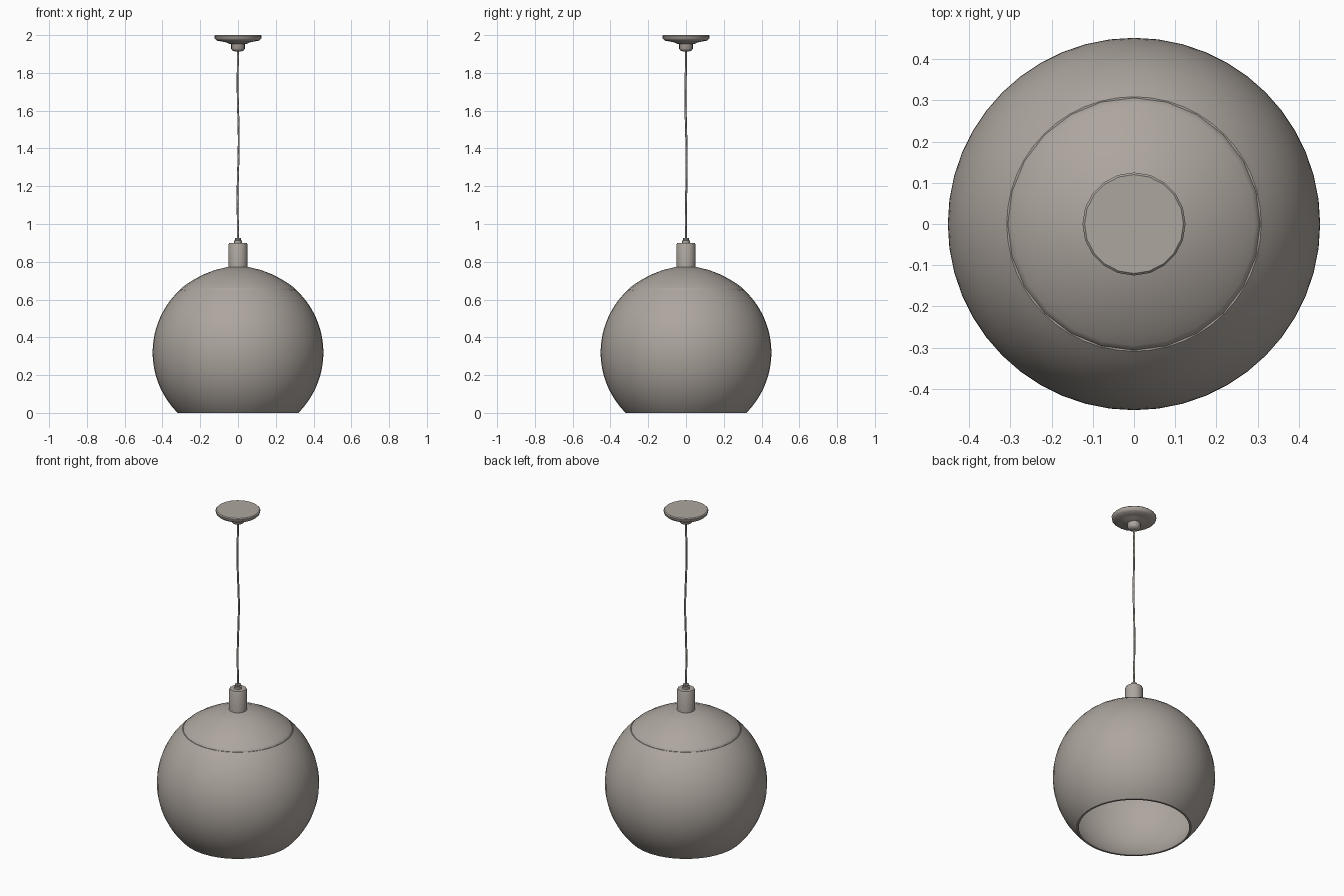
import bpy, bmesh, math

cube = bpy.data.objects.get("Cube")
if cube:
    bpy.data.objects.remove(cube, do_unlink=True)

grey = bpy.data.materials.new("warm_grey")
grey.use_nodes = True
color = (0.42, 0.38, 0.345, 1)
grey.diffuse_color = color
grey.node_tree.nodes["Principled BSDF"].inputs["Base Color"].default_value = color


def smooth(obj, angle=40):
    bpy.ops.object.select_all(action="DESELECT")
    obj.select_set(True)
    bpy.context.view_layer.objects.active = obj
    bpy.ops.object.shade_smooth_by_angle(angle=math.radians(angle))


def lathe(name, profile, sides, closed=False):
    """Spin a (radius, height) profile around the z axis."""
    bm = bmesh.new()
    verts = [bm.verts.new((r, 0, z)) for r, z in profile]
    pairs = list(zip(verts, verts[1:]))
    if closed:
        pairs.append((verts[-1], verts[0]))
    edges = [bm.edges.new(p) for p in pairs]
    bmesh.ops.spin(bm, geom=verts + edges, cent=(0, 0, 0), axis=(0, 0, 1),
                   angle=math.tau, steps=sides, use_duplicate=False)
    bmesh.ops.remove_doubles(bm, verts=bm.verts, dist=0.0002)
    bmesh.ops.recalc_face_normals(bm, faces=bm.faces)
    mesh = bpy.data.meshes.new(name)
    bm.to_mesh(mesh)
    bm.free()
    mesh.materials.append(grey)
    obj = bpy.data.objects.new(name, mesh)
    bpy.context.collection.objects.link(obj)
    smooth(obj)
    return obj


def arc(radius, low, high, steps):
    """Points on the globe outline between two angles from the equator."""
    angles = [low + (high - low) * i / steps for i in range(steps + 1)]
    return [(radius * math.cos(a), center + radius * math.sin(a)) for a in angles]


# Open globe shade with a thin wall
center, radius, wall = 0.32, 0.452, 0.008
inner = radius - wall
top = math.asin(0.33 / radius)
outside = arc(radius, -math.asin(center / radius), top, 28)
inside = arc(inner, math.asin(0.33 / inner), -math.asin(center / inner), 28)
lathe("globe_shade", outside + inside, 48, closed=True)

# Shallow domed cap with a rounded rim
dome = [(0, 0.775), (0.06, 0.771), (0.12, 0.757), (0.18, 0.734), (0.23, 0.708),
        (0.27, 0.683), (0.295, 0.664), (0.305, 0.655), (0.307, 0.648)]
under = [(r * 0.975, z - 0.007) for r, z in reversed(dome)]
lathe("top_cap", dome + under, 24)

# Socket stem and cord grip
lathe("socket_stem", [(0, 0.75), (0.05, 0.75), (0.05, 0.892), (0.046, 0.9), (0, 0.9)], 24)
lathe("cord_grip", [(0, 0.895), (0.02, 0.895), (0.02, 0.912), (0.014, 0.915),
                    (0.017, 0.919), (0.017, 0.926), (0, 0.926)], 12)

# Ceiling canopy and its neck
lathe("ceiling_canopy", [(0, 2), (0.12, 2), (0.125, 1.995), (0.123, 1.981),
                         (0.112, 1.971), (0.085, 1.966), (0.06, 1.961),
                         (0.045, 1.953), (0, 1.953)], 20)
lathe("canopy_neck", [(0, 1.96), (0.036, 1.96), (0.036, 1.928), (0.03, 1.919),
                      (0.015, 1.913), (0, 1.913)], 16)

# Slightly wavy hanging cord
curve = bpy.data.curves.new("hanging_cord", "CURVE")
curve.dimensions = "3D"
curve.bevel_depth = 0.0055
curve.bevel_resolution = 1
curve.use_fill_caps = True
spline = curve.splines.new("POLY")
count = 24
spline.points.add(count - 1)
for i, point in enumerate(spline.points):
    t = i / (count - 1)
    sway = 0.004 * math.sin(math.pi * t)
    point.co = (-sway * math.sin(t * 9), -sway * math.cos(t * 8), 0.91 + 1.02 * t, 1)
curve.materials.append(grey)
cord = bpy.data.objects.new("hanging_cord", curve)
bpy.context.collection.objects.link(cord)
